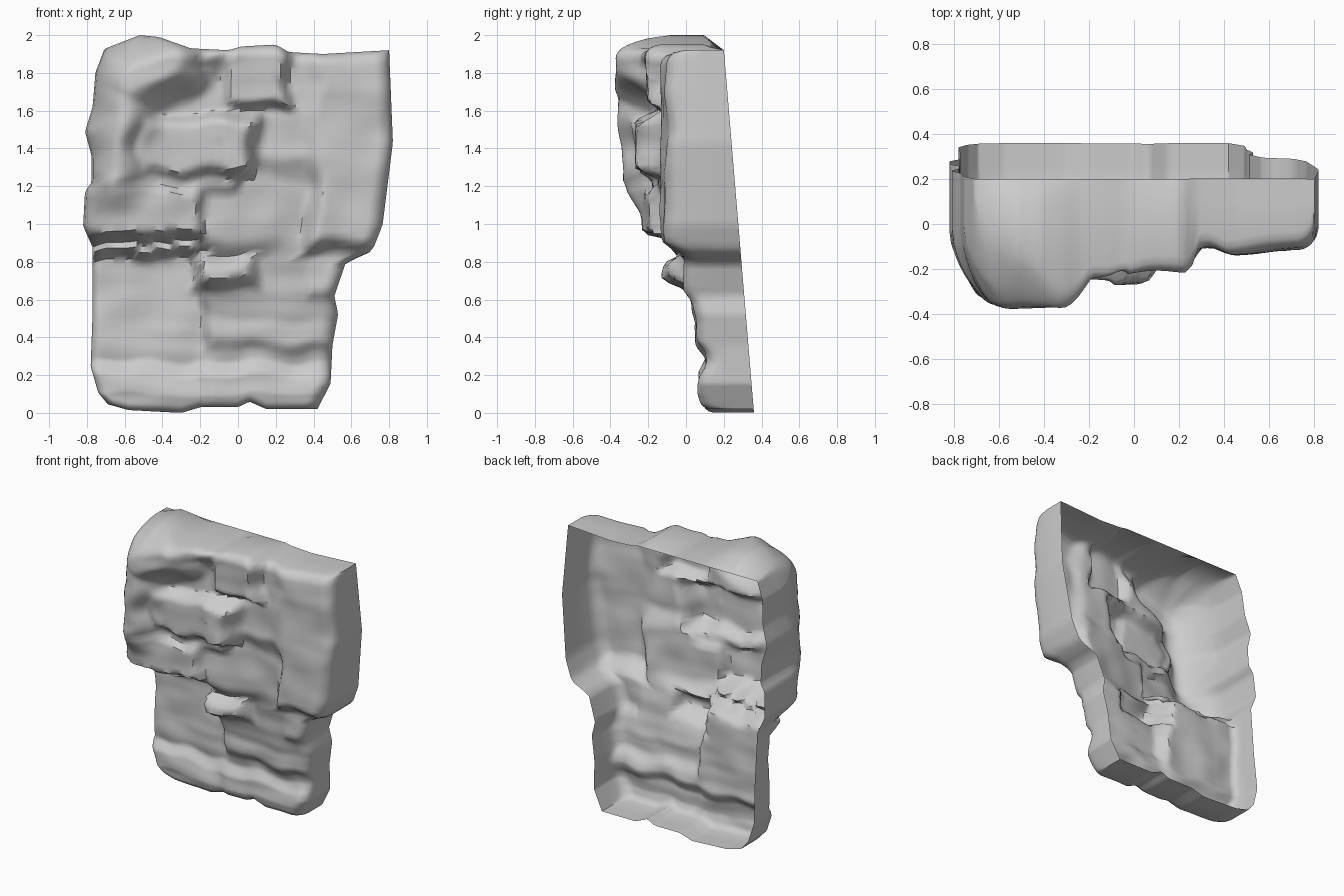
import bpy, bmesh, math
from mathutils import Vector, noise

if "Cube" in bpy.data.objects:
    bpy.data.objects.remove(bpy.data.objects["Cube"])

NX, NZ = 84, 100

# outline and depth profiles as (position, value) pairs
LEFT = [(0, -.69), (.05, -.74), (.2, -.78), (.5, -.77), (.88, -.77), (1, -.82), (1.2, -.81),
        (1.25, -.775), (1.4, -.775), (1.54, -.81), (1.68, -.77), (1.87, -.755), (1.95, -.71)]
RIGHT = [(0, .42), (.14, .49), (.35, .5), (.52, .53), (.62, .51), (.8, .57), (.86, .71),
         (1, .765), (1.45, .82), (1.7, .81), (1.95, .8)]
TOP = [(-.76, 1.87), (-.7, 1.93), (-.52, 2), (-.42, 1.99), (-.25, 1.93), (-.05, 1.92),
       (.02, 1.94), (.2, 1.95), (.27, 1.91), (.45, 1.9), (.8, 1.92)]
BOTTOM = [(-.74, .06), (-.58, .015), (-.3, .0), (-.2, .03), (0, .03), (.06, .06), (.15, .02), (.42, .02)]
BASE = [(0, .09), (.1, .065), (.2, .07), (.27, .11), (.34, .095), (.42, .08), (.55, .04),
        (.66, .01), (.85, -.01), (1.2, -.03), (1.35, -.1), (1.95, -.1)]

# protruding blocks: x0, x1, z0, z1, front y at x0, tilt dy/dx, edge softness
BLOCKS = [
    (-.95, -.17, .92, 1.22, -.27, .1, .09),    # left ledge band
    (-.95, -.2, .83, .89, -.03, 0, .05),       # thin layer under the band
    (-.95, .0, 1.15, 2.1, -.22, .08, .1),      # wall behind the boulder
    (-.52, .06, 1.25, 1.58, -.25, .02, .12),   # central block
    (-.11, .07, 1.26, 1.56, -.265, 0, .08),    # nose of central block
    (-.06, .26, 1.63, 2.1, -.21, 0, .07),      # top block
    (.39, 1.0, .86, 2.1, -.14, .1, .11),       # right slab
    (.4, .6, .64, .9, -.01, 0, .06),           # foot of right slab
    (-.21, .07, .69, .82, -.125, .12, .08),    # small shelf
    (-.22, .42, .86, 1.26, -.13, .17, .14),    # middle panel
    (-.16, .6, .34, .48, .05, 0, .08),         # lower right layer
]
# rounded ridges: start x,z, end x,z, radius, front y, softness
RIDGES = [
    (-.66, 1.28, -.6, 1.8, .2, -.36, .24),
    (-.58, 1.76, -.36, 1.86, .22, -.37, .22),
    (-.36, 1.88, -.14, 1.94, .16, -.25, .14),
]


def lerp(table, t):
    if t <= table[0][0]:
        return table[0][1]
    for (a, p), (b, q) in zip(table, table[1:]):
        if t <= b:
            return p + (q - p) * (t - a) / (b - a)
    return table[-1][1]


def smooth(t):
    t = max(0, min(1, t))
    return t * t * (3 - 2 * t)


def back(z):
    return .36 - .083 * z


def depth(x, z):
    # irregular edges, then base wall plus every protrusion
    wx = x + .05 * noise.noise(Vector((x * 4, z * 6, 1)))
    wz = z + .04 * noise.noise(Vector((x * 5, z * 4, 7)))
    base = lerp(BASE, wz)
    # lower left wall is set back, more so towards its top
    base += (.02 + .1 * smooth((z - .25) / .5)) * smooth((-.14 - wx) / .07) * smooth((.95 - z) / .1)
    y = base
    for x0, x1, z0, z1, front, tilt, s in BLOCKS:
        d = min(wx - x0, x1 - wx, wz - z0, z1 - wz)
        y = min(y, base + (front + tilt * (wx - x0) - base) * smooth(d / s + .5))
    wall = y
    for ax, az, bx, bz, r, front, s in RIDGES:
        a, d = Vector((ax, az)), Vector((bx - ax, bz - az))
        p = Vector((wx, wz)) - a
        k = max(0, min(1, p.dot(d) / d.dot(d)))
        y = min(y, wall + (front - wall) * smooth((r - (p - d * k).length) / s + .2))
    # strata low down, lumps everywhere
    y += (.004 + .008 * smooth((1 - z) / .3)) * noise.noise(Vector((x * 2.2, z * 11, 3)))
    y += .015 * noise.noise(Vector((x * 5, z * 5, 12)))
    return y


def spread(t):
    # denser rows near the rim
    return t - .09 * math.sin(2 * math.pi * t)


bm = bmesh.new()
grid = []
for j in range(NZ + 1):
    v = spread(j / NZ)
    row = []
    for i in range(NX + 1):
        u = spread(i / NX)
        l, r = lerp(LEFT, v * 1.95), lerp(RIGHT, v * 1.95)
        x = l + u * (r - l)
        lo, hi = lerp(BOTTOM, x), lerp(TOP, x)
        z = lo + v * (hi - lo)
        y = depth(x, z)
        # rounded rim, widest on the upper left boulder
        big = smooth((-.2 - x) / .4) * smooth((z - .8) / .2)
        for d, rad in ((x - l, .05 + .18 * big), (r - x, .08),
                       (z - lo, .04), (hi - z, .07 + .08 * big)):
            q = max(0, 1 - d / rad)
            y += rad * (1 - math.sqrt(max(0, 1 - q * q)))
        row.append(bm.verts.new((x, min(y, back(z) - .03), z)))
    grid.append(row)
for a, b in zip(grid, grid[1:]):
    for i in range(NX):
        bm.faces.new((a[i], a[i + 1], b[i + 1], b[i]))

# side walls running to the slanted open back, whose top edge is level
for gap, ceiling in ((.1, 2), (0, 1.92)):
    rim = [e for e in bm.edges if e.is_boundary]
    out = bmesh.ops.extrude_edge_only(bm, edges=rim)
    for g in out["geom"]:
        if isinstance(g, bmesh.types.BMVert):
            g.co.z = min(g.co.z, ceiling)
            g.co.y = max(g.co.y, back(g.co.z) - gap)

mesh = bpy.data.meshes.new("rock_cliff")
bm.to_mesh(mesh)
bm.free()
cliff = bpy.data.objects.new("rock_cliff", mesh)
bpy.context.collection.objects.link(cliff)
bpy.context.view_layer.objects.active = cliff
cliff.select_set(True)
bpy.ops.object.shade_smooth_by_angle(angle=math.radians(50))
